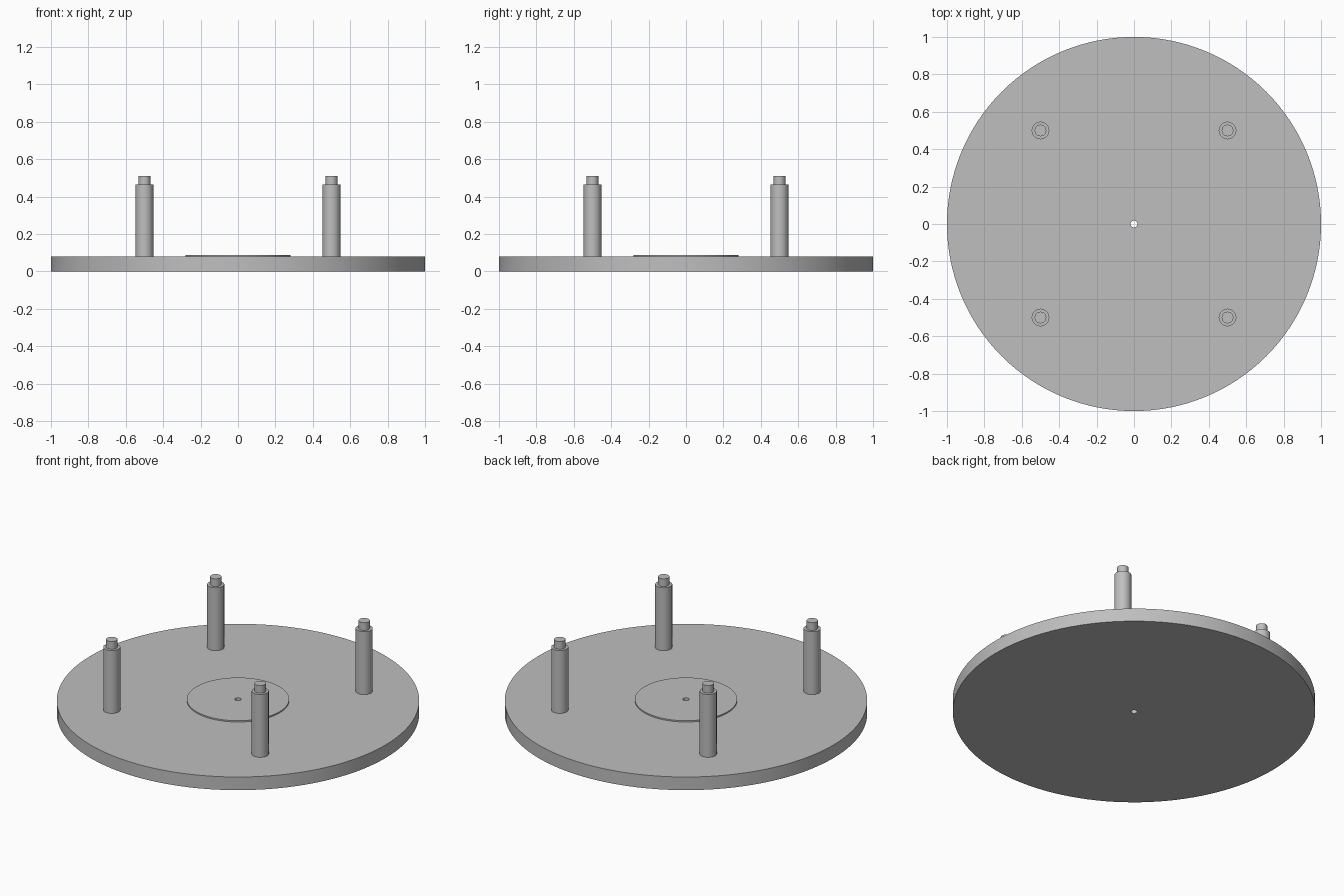
import bpy, bmesh, math

# Remove the default cube
cube = bpy.data.objects.get("Cube")
if cube:
    bpy.data.objects.remove(cube, do_unlink=True)

# Single plain grey
grey = bpy.data.materials.new("plain_grey")
grey.use_nodes = True
colour = (0.52, 0.52, 0.52, 1)
grey.diffuse_color = colour
grey.node_tree.nodes["Principled BSDF"].inputs["Base Color"].default_value = colour


def lathe(name, profile, steps, location=(0, 0, 0), closed=False):
    """Turn a profile of (radius, height) points around the z axis."""
    bm = bmesh.new()
    verts = [bm.verts.new((r, 0, z)) for r, z in profile]
    pairs = list(zip(verts, verts[1:]))
    if closed:
        pairs.append((verts[-1], verts[0]))
    edges = [bm.edges.new(p) for p in pairs]
    bmesh.ops.spin(bm, geom=verts + edges, cent=(0, 0, 0), axis=(0, 0, 1),
                   angle=math.tau, steps=steps, use_merge=True)
    bmesh.ops.remove_doubles(bm, verts=bm.verts, dist=1e-5)
    bmesh.ops.recalc_face_normals(bm, faces=bm.faces)
    mesh = bpy.data.meshes.new(name)
    bm.to_mesh(mesh)
    bm.free()
    mesh.materials.append(grey)
    obj = bpy.data.objects.new(name, mesh)
    obj.location = location
    bpy.context.collection.objects.link(obj)
    bpy.ops.object.select_all(action="DESELECT")
    obj.select_set(True)
    bpy.context.view_layer.objects.active = obj
    bpy.ops.object.shade_smooth_by_angle(angle=math.radians(30))
    return obj


# Round base plate with a thin raised pad and a centre hole
BASE_TOP, PAD_TOP, PAD_R, HOLE_R = 0.08, 0.088, 0.282, 0.018
lathe("base_plate", [(HOLE_R, 0), (1, 0), (1, BASE_TOP), (PAD_R, BASE_TOP),
                     (PAD_R, PAD_TOP), (HOLE_R, PAD_TOP)], 128, closed=True)

# Four standoff posts with narrower pegs on top
POST_R, PEG_R, SHOULDER, TOP = 0.047, 0.031, 0.383, 0.43
post_profile = [(0, 0), (POST_R, 0), (POST_R, SHOULDER), (PEG_R, SHOULDER),
                (PEG_R, TOP), (0, TOP)]
for depth, y in (("front", -0.5), ("back", 0.5)):
    for side, x in (("right", -0.5), ("left", 0.5)):
        lathe(f"{depth}_{side}_post", post_profile, 48, (x, y, BASE_TOP))
